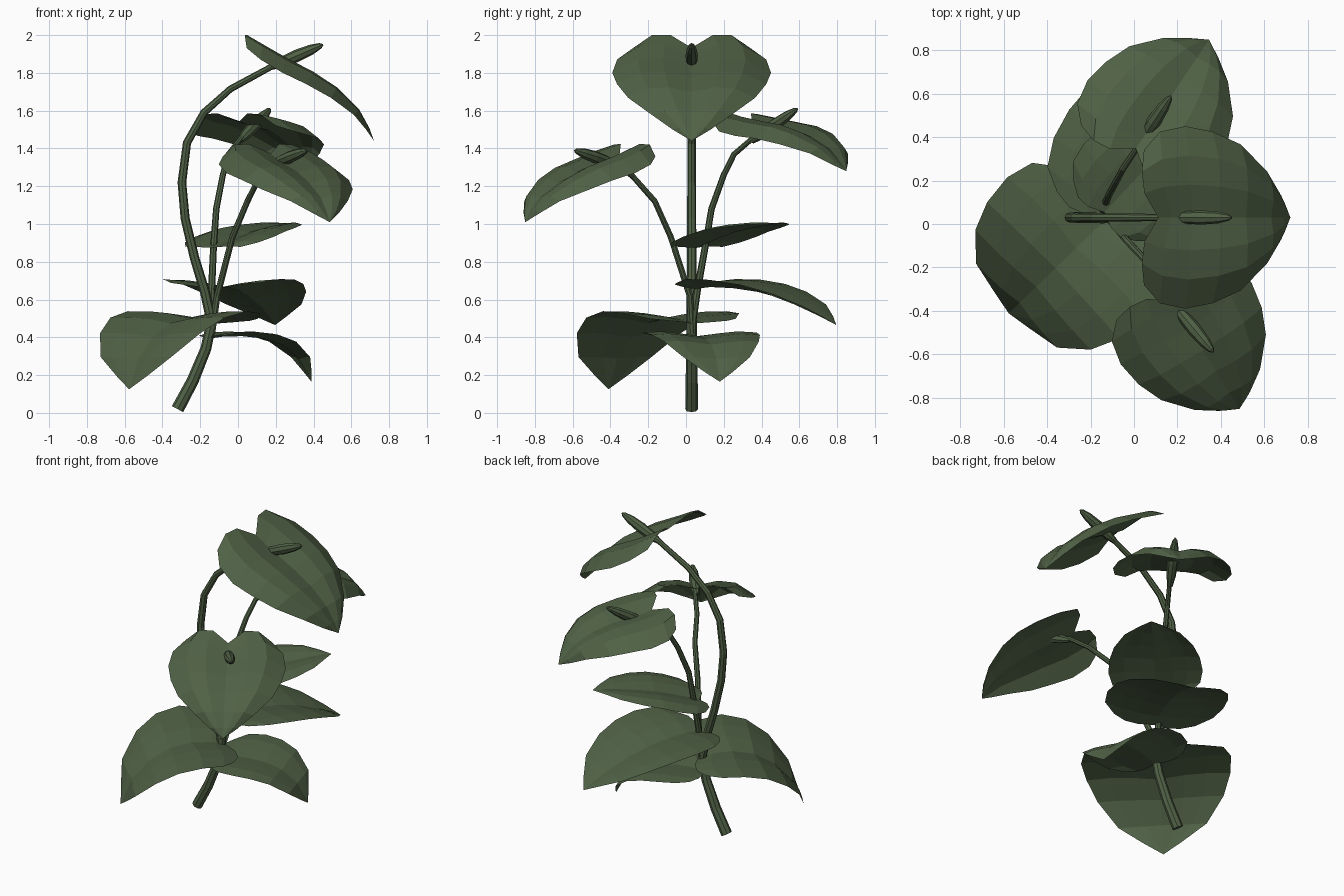
import bpy, bmesh, math
from mathutils import Vector

if "Cube" in bpy.data.objects:
    bpy.data.objects.remove(bpy.data.objects["Cube"])

mat = bpy.data.materials.new("leaf_green")
mat.diffuse_color = (0.08, 0.12, 0.06, 1)
mat.use_nodes = True
mat.node_tree.nodes["Principled BSDF"].inputs["Base Color"].default_value = mat.diffuse_color

# heart outlines: rows along the midrib and their relative widths
ROWS = [0, .12, .28, .45, .62, .8, .92, 1]
SPATHE = [.74, .94, 1, .94, .8, .5, .24, 0]
LEAF = [.7, .93, 1, .96, .84, .59, .25, 0]
COLS = [-1, -.68, -.36, 0, .36, .68, 1]


def lerp_profile(pts, a):
    """Point and normal on a polyline at arc fraction a."""
    v = [Vector(p) for p in pts]
    seg = [(v[i + 1] - v[i]).length for i in range(len(v) - 1)]
    d = a * sum(seg)
    i = 0
    while i < len(seg) - 1 and d > seg[i]:
        d -= seg[i]
        i += 1
    t = (v[i + 1] - v[i]) / seg[i]
    return v[i] + t * d, Vector((-t.y, t.x))


def blade(name, origin, azimuth, profile, half, widths, notch, cross):
    """Heart-shaped sheet bent along profile (reach, height);
    notch and cross give values at midrib, third, two thirds and edge."""
    az = math.radians(azimuth)
    d = Vector((math.cos(az), math.sin(az), 0))
    side = Vector((-d.y, d.x, 0))
    up = Vector((0, 0, 1))
    bm = bmesh.new()
    grid = []
    for t, w in zip(ROWS, widths):
        row = []
        for i, s in enumerate(COLS):
            k = abs(i - 3)
            p, n = lerp_profile(profile, t + notch[k] * (1 - t) ** 3)
            p = p + n * cross[k] * w
            row.append(bm.verts.new(Vector((origin[0], origin[1], 0)) + d * p.x
                                    + up * p.y + side * s * w * half))
        grid.append(row)
    for a, b in zip(grid, grid[1:]):
        for i in range(len(COLS) - 1):
            bm.faces.new((a[i], b[i], b[i + 1], a[i + 1]))
    bmesh.ops.remove_doubles(bm, verts=bm.verts, dist=1e-4)
    me = bpy.data.meshes.new(name)
    bm.to_mesh(me)
    bm.free()
    me.materials.append(mat)
    ob = bpy.data.objects.new(name, me)
    bpy.context.collection.objects.link(ob)


def tube(name, pts):
    """Eight-sided capped tube through points (x, y, z, radius)."""
    cu = bpy.data.curves.new(name, 'CURVE')
    cu.dimensions = '3D'
    cu.bevel_depth = 1
    cu.bevel_resolution = 2
    cu.use_fill_caps = True
    sp = cu.splines.new('POLY')
    sp.points.add(len(pts) - 1)
    for q, (x, y, z, r) in zip(sp.points, pts):
        q.co = (x, y, z, 1)
        q.radius = r
    sp.use_smooth = False
    cu.materials.append(mat)
    ob = bpy.data.objects.new(name, cu)
    bpy.context.collection.objects.link(ob)
    bpy.ops.object.select_all(action='DESELECT')
    ob.select_set(True)
    bpy.context.view_layer.objects.active = ob
    bpy.ops.object.convert(target='MESH')


def spadix(name, a, b):
    a, b = Vector(a), Vector(b)
    shape = [(0, .016), (.2, .028), (.5, .033), (.78, .027), (.95, .015), (1, .004)]
    tube(name, [(*a.lerp(b, t), r) for t, r in shape])


# stems
tube("main_stem", [(-.32, .03, .02, .034), (-.24, .03, .17, .032), (-.17, .03, .34, .029),
                   (-.14, .03, .48, .027), (-.175, .03, .64, .026), (-.23, .03, .82, .025),
                   (-.28, .03, 1.03, .024), (-.297, .03, 1.22, .023), (-.27, .03, 1.43, .022),
                   (-.18, .03, 1.59, .02), (-.04, .03, 1.715, .018), (.19, .03, 1.84, .016)])
tube("back_stem", [(-.14, .03, .45, .02), (-.14, .06, .65, .019), (-.13, .1, .87, .018),
                   (-.115, .135, 1.08, .017), (-.08, .2, 1.26, .016), (-.05, .255, 1.37, .015),
                   (.02, .36, 1.46, .014)])
tube("front_stem", [(-.14, .03, .42, .02), (-.11, .02, .62, .018), (-.03, -.08, .93, .017),
                    (.05, -.165, 1.12, .016), (.115, -.28, 1.25, .015), (.2, -.38, 1.33, .014)])

# flower spathes
notch = (.11, .01, 0, .05)
wave = (-.005, .025, .015, -.055)
blade("top_spathe", (0, .03), 0,
      [(.03, 1.99), (.2, 1.88), (.38, 1.79), (.54, 1.69), (.66, 1.57), (.72, 1.44)],
      .42, SPATHE, notch, wave)
blade("back_spathe", (.03, .38), 56,
      [(-.12, 1.57), (.03, 1.53), (.2, 1.51), (.36, 1.46), (.48, 1.39), (.565, 1.28)],
      .36, SPATHE, notch, wave)
blade("front_spathe", (.21, -.41), -58,
      [(-.15, 1.41), (.02, 1.34), (.2, 1.28), (.36, 1.2), (.46, 1.12), (.52, 1.01)],
      .355, SPATHE, notch, wave)

# flower spikes
spadix("top_spadix", (.17, .03, 1.83), (.45, .03, 1.95))
spadix("back_spadix", (.01, .35, 1.44), (.17, .59, 1.61))
spadix("front_spadix", (.19, -.38, 1.32), (.365, -.59, 1.39))

# foliage leaves
base = (.06, .02, .02, .07)
blade("left_leaf", (-.12, .03), 224,
      [(-.06, .46), (.1, .5), (.27, .505), (.43, .43), (.56, .3), (.635, .125)],
      .455, LEAF, base, (0, .025, .035, .035))
blade("right_leaf", (-.13, .03), 16,
      [(-.05, .39), (.1, .41), (.25, .4), (.38, .36), (.48, .28), (.54, .165)],
      .31, LEAF, base, (0, .015, .025, .02))
blade("back_leaf", (-.12, .05), 67,
      [(-.06, .65), (.12, .67), (.32, .65), (.52, .6), (.7, .53), (.81, .465)],
      .365, LEAF, base, (0, .025, .04, .045))
blade("upper_leaf", (-.13, .06), 47,
      [(-.05, .86), (.1, .91), (.28, .96), (.44, .985), (.56, 1.0), (.65, 1.0)],
      .285, LEAF, base, (0, .02, .025, .005))
